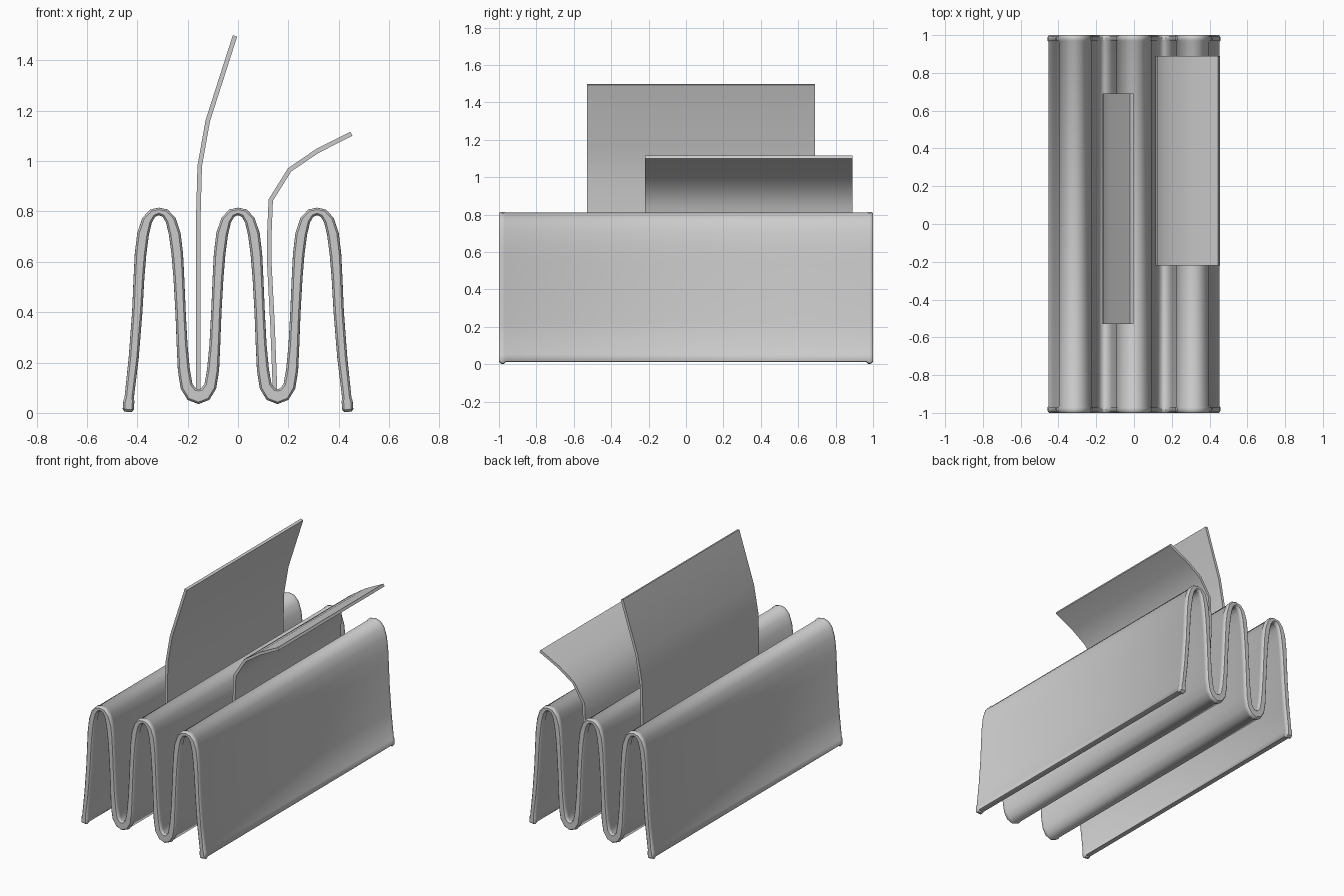
import bpy
from mathutils import Vector

if "Cube" in bpy.data.objects:
    bpy.data.objects.remove(bpy.data.objects["Cube"])


def sheet(name, path, stations, angle=40):
    """Sweep a closed ribbon profile along y.
    path: (x, z, thickness); stations: (y, trim) where trim thins the ribbon."""
    n = len(path)
    pts = [Vector(p[:2]) for p in path]
    verts, faces = [], []
    for y, trim in stations:
        upper, lower = [], []
        for i, p in enumerate(pts):
            a = (p - pts[i - 1]).normalized() if i else Vector((0, 0))
            b = (pts[i + 1] - p).normalized() if i < n - 1 else Vector((0, 0))
            t = (a + b).normalized()
            c = p.copy()
            if i == 0:
                c += t * trim
            if i == n - 1:
                c -= t * trim
            off = Vector((-t.y, t.x)) * (path[i][2] / 2 - trim / 2)
            upper.append(c + off)
            lower.append(c - off)
        verts += [(v.x, y, v.y) for v in upper + lower[::-1]]
    m = 2 * n
    for s in range(len(stations) - 1):
        for i in range(m):
            j = (i + 1) % m
            faces.append((s * m + i, s * m + j, (s + 1) * m + j, (s + 1) * m + i))
    # end caps as quad strips between upper and lower edges
    last = (len(stations) - 1) * m
    for i in range(n - 1):
        q = (i, i + 1, m - 2 - i, m - 1 - i)
        faces.append(q[::-1])
        faces.append(tuple(last + k for k in q))
    mesh = bpy.data.meshes.new(name)
    mesh.from_pydata(verts, [], [f[::-1] for f in faces])
    mesh.update()
    ob = bpy.data.objects.new(name, mesh)
    bpy.context.collection.objects.link(ob)
    bpy.context.view_layer.objects.active = ob
    ob.select_set(True)
    # consistent outward normals
    bpy.ops.object.mode_set(mode='EDIT')
    bpy.ops.mesh.select_all(action='SELECT')
    bpy.ops.mesh.normals_make_consistent(inside=False)
    bpy.ops.object.mode_set(mode='OBJECT')
    bpy.ops.object.shade_smooth_by_angle(angle=angle * 3.14159 / 180)
    ob.select_set(False)
    return ob


# Wavy holder: half a fold from crest to valley, repeated by reflection
V = 0.157
half = [(0, 0.80, 0.030), (0.025, 0.793, 0.035), (0.047, 0.765, 0.042),
        (0.063, 0.71, 0.047), (0.073, 0.63, 0.046), (0.079, 0.54, 0.043),
        (0.086, 0.40, 0.041), (0.092, 0.27, 0.043), (0.099, 0.17, 0.048),
        (0.110, 0.105, 0.050), (0.131, 0.074, 0.056), (V, 0.065, 0.060)]
back = [(2 * V - x, z, t) for x, z, t in half[-2::-1]]
leg = [(2 * V + x, z, t) for x, z, t in half[1:7]]
leg += [(0.414, 0.22, 0.040), (0.4325, 0.056, 0.037), (0.433, 0.050, 0.044),
        (0.436, 0.014, 0.044), (0.437, 0.004, 0.030)]
right = half + back + leg
wave = [(-x, z, t) for x, z, t in right[:0:-1]] + right
ends = [(-1, 0.016), (-0.994, 0.004), (-0.985, 0), (-0.972, 0), (-0.966, 0.008)]
sheet("folded_holder", wave, ends + [(-y, d) for y, d in ends[::-1]])

# Tall thin card standing in the left valley
tall = [(-V, 0.09), (-V, 0.80), (-0.152, 0.98), (-0.12, 1.16), (-0.012, 1.497)]
sheet("tall_card", [(x, z, 0.018) for x, z in tall], [(-0.53, 0), (0.69, 0)])

# Drooping card in the right valley
droop = [(0.147, 0.09), (0.137, 0.35), (0.124, 0.60), (0.124, 0.70),
         (0.130, 0.845), (0.205, 0.965), (0.315, 1.04), (0.450, 1.108)]
sheet("drooping_card", [(x, z, 0.018) for x, z in droop], [(-0.22, 0), (0.89, 0)])
